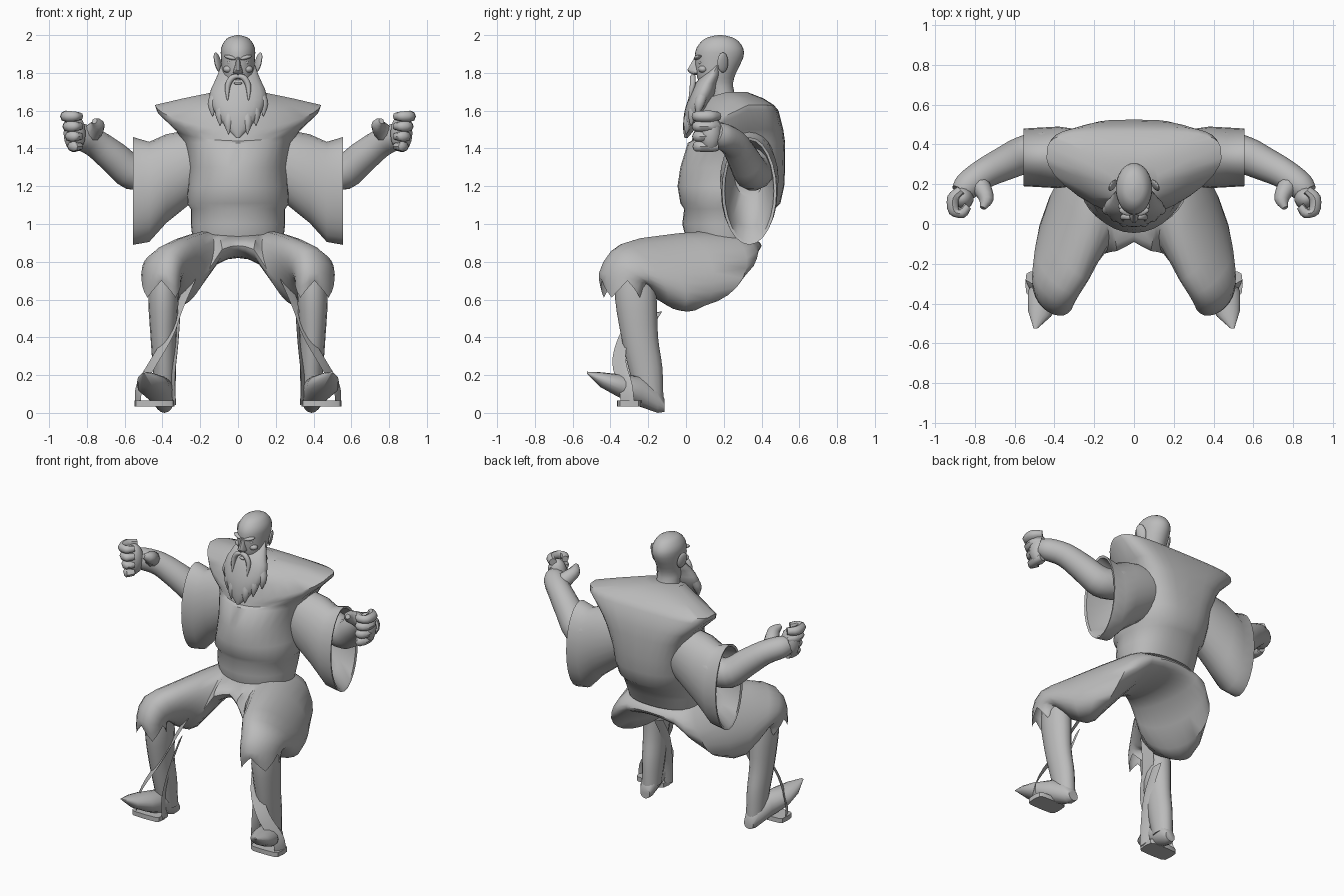
import bpy, math
from mathutils import Vector as V

if "Cube" in bpy.data.objects:
    bpy.data.objects.remove(bpy.data.objects["Cube"])

grey = bpy.data.materials.new("plain grey")
grey.use_nodes = True
grey.diffuse_color = (.5, .5, .5, 1)
grey.node_tree.nodes["Principled BSDF"].inputs["Base Color"].default_value = grey.diffuse_color


def finish(obj, name, mirror):
    """Name, colour, shade and, for paired parts, mirror the object."""
    obj.name = name
    obj.data.materials.append(grey)
    bpy.ops.object.select_all(action='DESELECT')
    obj.select_set(True)
    bpy.context.view_layer.objects.active = obj
    bpy.ops.object.shade_smooth_by_angle(angle=math.radians(45))
    if mirror:
        obj.modifiers.new("Mirror", 'MIRROR')


def power(value, exponent):
    return math.copysign(abs(value) ** exponent, value)


def circle(count):
    """Cosine and sine pairs once around."""
    for i in range(count):
        angle = math.tau * i / count
        yield math.cos(angle), math.sin(angle)


def ring(centre, u, v, count=16, square=1):
    """Ellipse spanned by the half axes u and v; square under 1 fills the corners."""
    return [V(centre) + V(u) * power(c, square) + V(v) * power(s, square) for c, s in circle(count)]


def level(x, y, z, width, depth, count=16, square=1):
    """Horizontal ellipse."""
    return ring((x, y, z), (width, 0, 0), (0, depth, 0), count, square)


def upright(x, y, z, width, height, turn=0, count=16):
    """Vertical ellipse; turn swings its width from x towards y."""
    return ring((x, y, z), (width * math.cos(turn), width * math.sin(turn), 0), (0, 0, height), count)


def body(z, width, front, back, widest, slope=0, square=.85, pointed=1):
    """Horizontal outline with a squarer back and a more pointed front; slope lowers the front."""
    points = []
    for c, s in circle(32):
        shape = square if s > 0 else pointed
        reach = back - widest if s > 0 else widest - front
        shift = reach * power(s, shape)
        points.append(V((width * power(c, shape), widest + shift, z + slope * min(shift, 0))))
    return points


def refine(rings, steps):
    """Catmull-Rom rings between the given ones."""
    result = []
    for i in range(len(rings) - 1):
        before, start, end = rings[max(i - 1, 0)], rings[i], rings[i + 1]
        after = rings[min(i + 2, len(rings) - 1)]
        for k in range(steps):
            t = k / steps
            result.append([b + (c - a) * t / 2 + (a * 2 - b * 5 + c * 4 - d) * t * t / 2
                           + (b * 3 - a - c * 3 + d) * t ** 3 / 2
                           for a, b, c, d in zip(before, start, end, after)])
    return result + [rings[-1]]


def loft(name, rings, steps=1, mirror=True, capped=True):
    """Skin over a row of rings."""
    rings = refine(rings, steps)
    mesh = bpy.data.meshes.new(name)
    count = len(rings[0])
    faces = []
    for r in range(len(rings) - 1):
        low, high = r * count, (r + 1) * count
        for i in range(count):
            j = (i + 1) % count
            faces.append((low + i, low + j, high + j, high + i))
    if capped:
        faces.append(tuple(reversed(range(count))))
        faces.append(tuple(range(high, high + count)))
    mesh.from_pydata([point for outline in rings for point in outline], [], faces)
    obj = bpy.data.objects.new(name, mesh)
    bpy.context.collection.objects.link(obj)
    bpy.ops.object.select_all(action='DESELECT')
    bpy.context.view_layer.objects.active = obj
    obj.select_set(True)
    bpy.ops.object.mode_set(mode='EDIT')
    bpy.ops.mesh.select_all(action='SELECT')
    bpy.ops.mesh.normals_make_consistent(inside=False)
    bpy.ops.object.mode_set(mode='OBJECT')
    finish(obj, name, mirror)


def tube(name, path, radii, reference=(0, 0, 1), count=10):
    """Round limb along a path."""
    points = [V(p) for p in path]
    rings = []
    for i, (point, radius) in enumerate(zip(points, radii)):
        along = (points[min(i + 1, len(points) - 1)] - points[max(i - 1, 0)]).normalized()
        side = along.cross(V(reference)).normalized()
        rings.append(ring(point, side * radius, along.cross(side) * radius, count))
    loft(name, rings, steps=3)


def ball(name, centre, size, rotation=(0, 0, 0), mirror=True):
    bpy.ops.mesh.primitive_uv_sphere_add(segments=14, ring_count=8, radius=1, location=centre, rotation=rotation)
    obj = bpy.context.object
    obj.scale = size
    bpy.ops.object.transform_apply(location=True, rotation=True, scale=True)
    finish(obj, name, mirror)


def strap(name, path, width):
    """Thin flat ribbon."""
    loft(name, [ring(p, width, (.006, .006, 0), 8) for p in path], steps=4)


# Tunic with a gathered waist, a broad back and a shoulder yoke that fades into the chest
loft("tunic", [
    body(.92, .24, 0, .38, .2), body(1, .25, -.02, .42, .2), body(1.08, .25, -.01, .47, .2),
    body(1.11, .27, -.03, .5, .2), body(1.2, .265, -.045, .52, .25, square=.75),
    body(1.3, .26, -.03, .525, .27, square=.65), body(1.43, .29, .01, .525, .32, square=.55),
    body(1.5, .33, .03, .515, .33, slope=.2, square=.5, pointed=1.1),
    body(1.6, .43, .035, .49, .33, slope=.48, square=.5, pointed=1.25),
    body(1.63, .44, .045, .465, .33, slope=.48, square=.5, pointed=1.25),
    body(1.665, .29, .07, .41, .28, slope=.45, square=.6),
    body(1.7, .12, .1, .32, .22, slope=.3)], mirror=False)

# Wide hanging sleeves, folded inward at the opening
side_on = math.pi / 2
loft("sleeves", [upright(x, .335, z, depth, height, side_on, count=24) for x, z, depth, height in (
    (.2, 1.33, .13, .18), (.38, 1.24, .155, .235), (.47, 1.17, .15, .265), (.555, 1.175, .145, .285),
    (.55, 1.175, .13, .27), (.46, 1.2, .12, .22), (.34, 1.27, .08, .13))])

# Arms, fists and thumbs
tube("arms", [(.3, .36, 1.36), (.44, .37, 1.29), (.56, .345, 1.275), (.66, .3, 1.355),
              (.76, .25, 1.43), (.84, .19, 1.465), (.87, .155, 1.48)],
     (.09, .1, .095, .085, .075, .07, .055), count=14)
ball("palms", (.865, .13, 1.48), (.06, .06, .1))
for row, finger in enumerate(("index", "middle", "ring", "little")):
    z, inward = 1.57 - .053 * row, .012 * row
    tube(finger + "_fingers",
         [(.87, .17, z), (.91 - inward, .13, z), (.905 - inward, .065, z), (.865, .055, z), (.835, .09, z)],
         (.024, .03, .028, .026, .02), count=8)
tube("thumbs", [(.81, .22, 1.44), (.765, .18, 1.49), (.742, .12, 1.525), (.76, .08, 1.545)],
     (.05, .048, .036, .015))

# Baggy trousers, hanging lowest on the outside, with a ragged hem below the knee
hem = ring((.405, -.34, .61), (.105, .03, 0), (0, -.105, 0), 24)
for i, point in enumerate(hem):
    point.z += abs(i % 6 - 3) * .03
loft("trousers", [
    upright(0, .155, .885, .245, .065, side_on, count=24),
    upright(.13, .125, .865, .265, .085, 1.4, count=24),
    ring((.24, .085, .765), (.09, .235, 0), (-.07, .04, .2), 24),
    ring((.35, -.14, .735), (.115, .1, 0), (-.05, -.1, .19), 24),
    ring((.395, -.285, .75), (.115, .06, 0), (0, -.1, .11), 24),
    ring((.405, -.335, .71), (.105, .04, 0), (0, -.12, .03), 24), hem], steps=2, capped=False)

# Shins and upturned pointed feet
loft("shins", [level(.395, -.27, .74, .07, .1), level(.395, -.265, .6, .08, .11),
               level(.395, -.245, .4, .068, .097), level(.39, -.215, .24, .062, .09),
               level(.387, -.19, .08, .055, .07)], steps=3)
loft("feet", [upright(.385, -.115, .04, .035, .035), upright(.39, -.15, .07, .052, .07),
              upright(.41, -.25, .115, .07, .08, turn=.25), upright(.45, -.36, .145, .087, .06, turn=.25),
              upright(.475, -.45, .175, .06, .04, turn=.25), upright(.495, -.525, .213, .01, .005)])

# Sandal soles and loose straps
loft("sandal_soles", [level(.442, -.3, z, .105, .065, count=12, square=.4) for z in (.035, .065)])
strap("outer_straps", [(.53, -.31, .05), (.52, -.32, .14), (.44, -.355, .28),
                       (.36, -.32, .42), (.305, -.23, .57), (.24, -.17, .72)], (.016, .035, .014))
strap("inner_straps", [(.338, -.3, .05), (.342, -.3, .2), (.325, -.25, .38), (.315, -.16, .53)],
      (.008, .035, .008))

# Bald head and neck
loft("head", [body(z, width, front, back, (front + back) / 2, square=1) for z, width, front, back in (
    (1.6, .08, .12, .29), (1.7, .072, .12, .255), (1.75, .075, .07, .25), (1.8, .084, .055, .265),
    (1.88, .09, .047, .303), (1.93, .09, .055, .303), (1.97, .07, .085, .275),
    (1.99, .045, .12, .24), (2, .006, .17, .19))], steps=2, mirror=False)
loft("nose", [level(0, (tip + .09) / 2, z, width, (.09 - tip) / 2, count=10) for z, width, tip in (
    (1.79, .012, .04), (1.8, .026, .018), (1.815, .023, .004), (1.845, .014, .022), (1.885, .012, .045))],
    mirror=False)
ball("brows", (.042, .062, 1.882), (.036, .018, .011), (0, -.25, .35))
ball("eyes", (.04, .076, 1.855), (.018, .012, .01))
ball("cheekbones", (.05, .09, 1.82), (.03, .025, .02))
ball("ears", (.107, .195, 1.855), (.012, .032, .055), (.15, .2, .5))
ball("lower_lip", (0, .052, 1.745), (.022, .015, .008), mirror=False)

# Long beard rising to the ears, with ragged tufts and a moustache
facing = (0, 1, 0)
loft("beard", [level(0, y, z, width, depth, count=20) for y, z, width, depth in (
    (.17, 1.85, .086, .012), (.14, 1.79, .108, .05), (.11, 1.745, .128, .06), (.09, 1.69, .15, .067),
    (.06, 1.62, .138, .062), (.035, 1.56, .1, .048), (.015, 1.5, .055, .03), (0, 1.455, .008, .008))],
    steps=2, mirror=False)
tube("moustache", [(0, .038, 1.782), (.03, .036, 1.775), (.055, .034, 1.73), (.055, .015, 1.65)],
     (.012, .016, .015, .003), facing)
for place, (x, y, z) in dict(outer=(.135, .06, 1.57), middle=(.095, .025, 1.52), inner=(.05, 0, 1.475)).items():
    tube(place + "_beard_tufts", [(x * .85, y + .03, z + .12), (x, y + .01, z + .06), (x, y, z)],
         (.03, .026, .002), facing)
